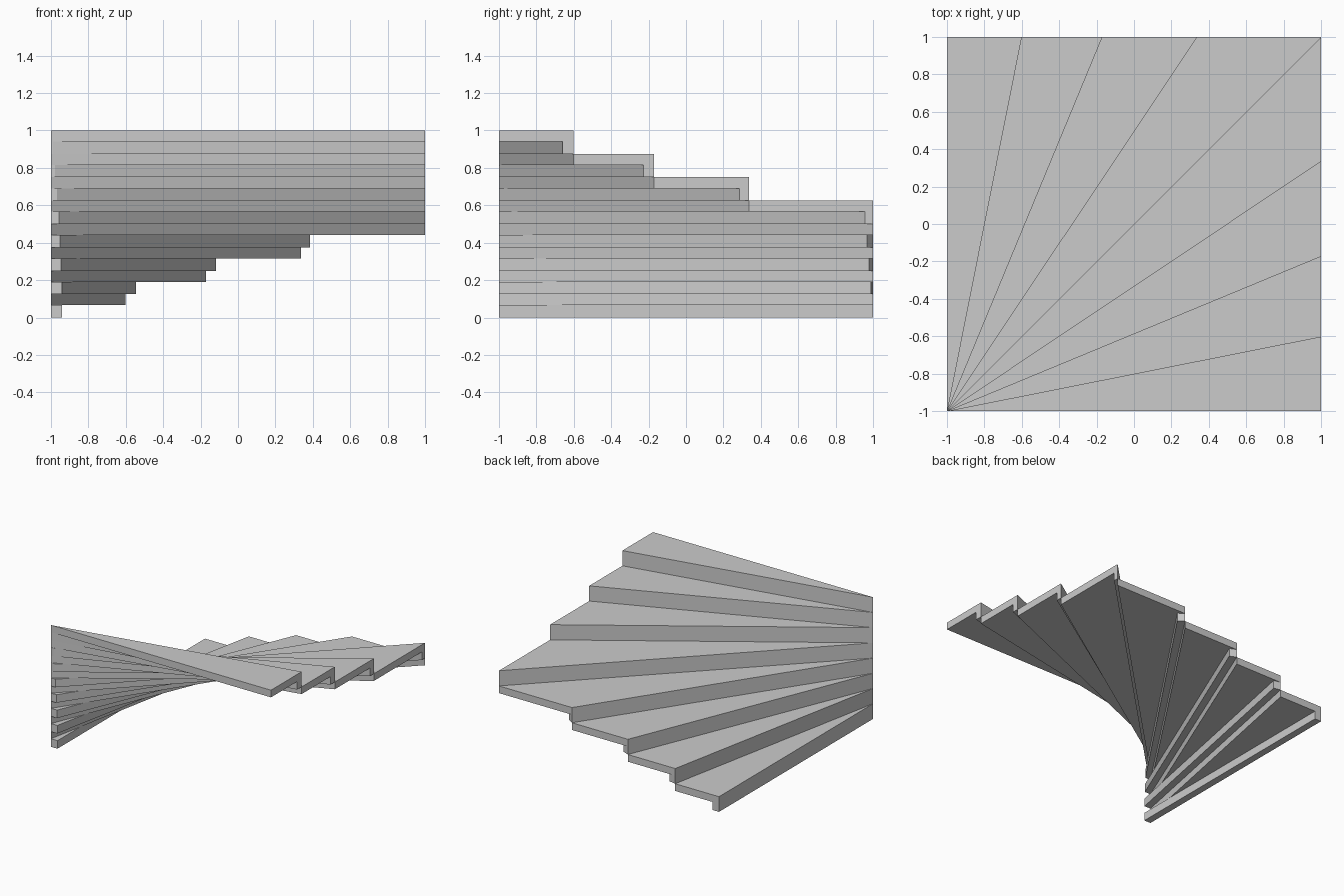
import bpy, bmesh
from math import radians, sin, cos

if "Cube" in bpy.data.objects:
    bpy.data.objects.remove(bpy.data.objects["Cube"])

STEPS = 8
RISE = 1 / STEPS
TURN = radians(90 / STEPS)
THICK = 0.059


def clamp(v):
    return max(-1.0, min(1.0, v))


def ray_end(a):
    # point where a ray from the inner corner meets the square's outer edge
    r = 2 / max(cos(a), sin(a))
    return (clamp(-1 + r * cos(a)), clamp(-1 + r * sin(a)))


def prism(name, outline, z0, z1):
    bm = bmesh.new()
    base = bm.faces.new([bm.verts.new((x, y, z0)) for x, y in outline])
    top = bmesh.ops.extrude_face_region(bm, geom=[base])["geom"]
    verts = [g for g in top if isinstance(g, bmesh.types.BMVert)]
    bmesh.ops.translate(bm, verts=verts, vec=(0, 0, z1 - z0))
    bmesh.ops.recalc_face_normals(bm, faces=bm.faces)
    mesh = bpy.data.meshes.new(name)
    bm.to_mesh(mesh)
    bm.free()
    obj = bpy.data.objects.new(name, mesh)
    bpy.context.collection.objects.link(obj)


corner = (-1, -1)
for i in range(STEPS):
    a = radians(90) - i * TURN
    top = (i + 1) * RISE
    end = ray_end(a)

    # wedge-shaped winder tread
    prism(f"tread_{i + 1}", [corner, ray_end(a - TURN), end], top - THICK, top)

    # riser board hanging under the lower edge of the tread
    dx, dy = THICK * sin(a), -THICK * cos(a)
    inner_near = (-1 + dx, -1)
    inner_far = (clamp(end[0] + dx), clamp(end[1] + dy))
    prism(f"riser_{i + 1}", [corner, inner_near, inner_far, end],
          top - RISE, top - THICK)
